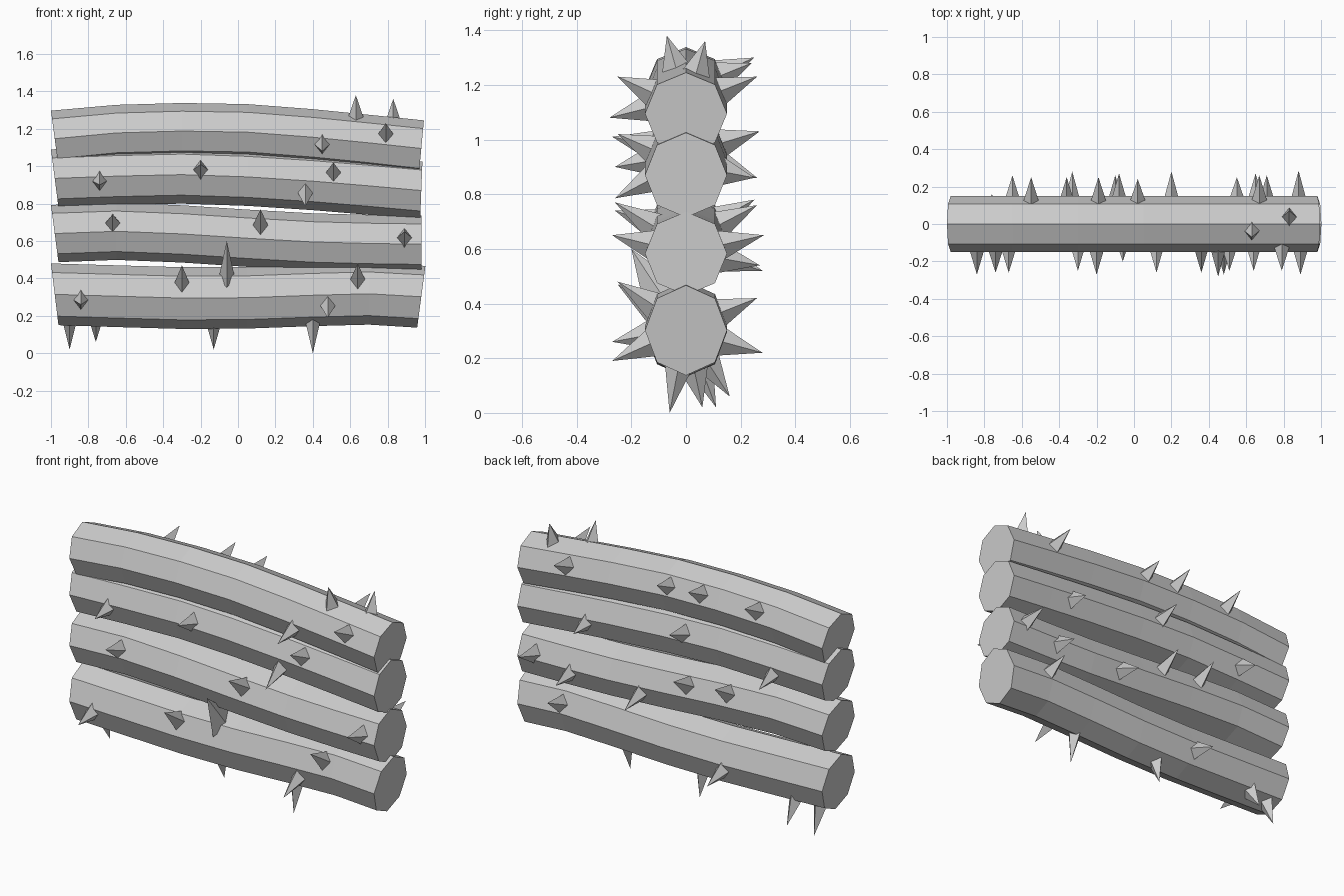
import bpy, math
from mathutils import Vector

if "Cube" in bpy.data.objects:
    bpy.data.objects.remove(bpy.data.objects["Cube"])

RING_X = [-0.98, -0.65, -0.3, 0.05, 0.4, 0.7, 0.98]

# Per log: centre heights at each ring, vertical radius, end slant (left, right)
LOGS = {
    "top_log": ([1.147, 1.178, 1.188, 1.182, 1.155, 1.125, 1.095], 0.15, 0.02, 0.014),
    "upper_middle_log": ([0.935, 0.947, 0.955, 0.943, 0.92, 0.895, 0.87], 0.155, 0.02, 0.006),
    "lower_middle_log": ([0.64, 0.652, 0.638, 0.615, 0.595, 0.587, 0.583], 0.153, 0.02, 0.0),
    "bottom_log": ([0.315, 0.305, 0.295, 0.297, 0.31, 0.318, 0.302], 0.165, 0.02, 0.022),
}
# Spike tips (x, y, z) grouped by the log they grow from
TIPS = {
    "top_log": [(0.45, -0.28, 1.08), (0.79, -0.25, 1.23), (0.63, -0.07, 1.38), (0.83, 0.07, 1.36),
                (-0.55, 0.25, 1.30), (-0.19, 0.25, 1.30), (0.02, 0.24, 1.28), (0.67, 0.26, 1.23)],
    "upper_middle_log": [(0.51, -0.25, 1.02), (-0.2, -0.27, 1.01), (-0.74, -0.26, 0.90),
                         (0.36, -0.26, 0.785), (0.55, 0.25, 0.86), (-0.08, 0.27, 1.03),
                         (-0.65, 0.26, 0.86)],
    "lower_middle_log": [(-0.67, -0.26, 0.74), (0.12, -0.26, 0.77), (0.89, -0.27, 0.65),
                         (0.88, 0.285, 0.65), (0.65, 0.27, 0.54), (0.2, 0.28, 0.52),
                         (-0.1, 0.26, 0.76), (-0.36, 0.25, 0.78)],
    "bottom_log": [(-0.06, -0.2, 0.60), (-0.3, -0.25, 0.47), (0.64, -0.25, 0.48), (-0.84, -0.27, 0.26),
                   (0.48, -0.27, 0.19), (-0.9, 0.11, 0.02), (-0.76, 0.16, 0.06), (-0.13, 0.06, 0.02),
                   (0.4, -0.06, 0.0), (0.71, 0.26, 0.42), (-0.33, 0.28, 0.22)],
}


def add_mesh(name, verts, faces):
    mesh = bpy.data.meshes.new(name)
    mesh.from_pydata(verts, [], faces)
    obj = bpy.data.objects.new(name, mesh)
    bpy.context.collection.objects.link(obj)
    return obj


# Bent octagonal log with slanted ends
def make_log(name, heights, rz, left, right):
    verts, faces, n = [], [], len(RING_X)
    for i, (x, z) in enumerate(zip(RING_X, heights)):
        slant = -left if i == 0 else right if i == n - 1 else 0
        for k in range(8):
            a = k * math.pi / 4
            verts.append((x + slant * math.sin(a), 0.15 * math.cos(a), z + rz * math.sin(a)))
    for i in range(n - 1):
        for k in range(8):
            j = (k + 1) % 8
            faces.append((i * 8 + k, i * 8 + j, i * 8 + 8 + j, i * 8 + 8 + k))
    faces += [tuple(range(7, -1, -1)), tuple(range(n * 8 - 8, n * 8))]
    add_mesh(name, verts, faces)


def height_at(heights, x):
    for i in range(len(RING_X) - 1):
        if x <= RING_X[i + 1]:
            t = (x - RING_X[i]) / (RING_X[i + 1] - RING_X[i])
            return heights[i] + t * (heights[i + 1] - heights[i])
    return heights[-1]


# Four-sided thorns growing radially from a log
def make_spikes(name, heights, tips):
    verts, faces = [], []
    for tip in map(Vector, tips):
        centre = Vector((tip.x, 0, height_at(heights, tip.x)))
        d = (tip - centre).normalized()
        side = Vector((1, 0, 0))
        up = d.cross(side)
        base = centre + d * 0.125
        tall = 0.09 if (tip - centre).length > 0.33 else 0.056
        b = len(verts)
        verts += [base + side * 0.044, base + up * tall, base - side * 0.044, base - up * tall, tip]
        faces += [(b + k, b + (k + 1) % 4, b + 4) for k in range(4)]
        faces.append((b + 3, b + 2, b + 1, b))
    add_mesh(name, verts, faces)


for log_name, (heights, rz, left, right) in LOGS.items():
    make_log(log_name, heights, rz, left, right)
    make_spikes(log_name.replace("log", "spikes"), heights, TIPS[log_name])

# Consistent outward normals
for obj in bpy.context.collection.objects:
    import bmesh
    bm = bmesh.new()
    bm.from_mesh(obj.data)
    bmesh.ops.recalc_face_normals(bm, faces=bm.faces)
    bm.to_mesh(obj.data)
    bm.free()
